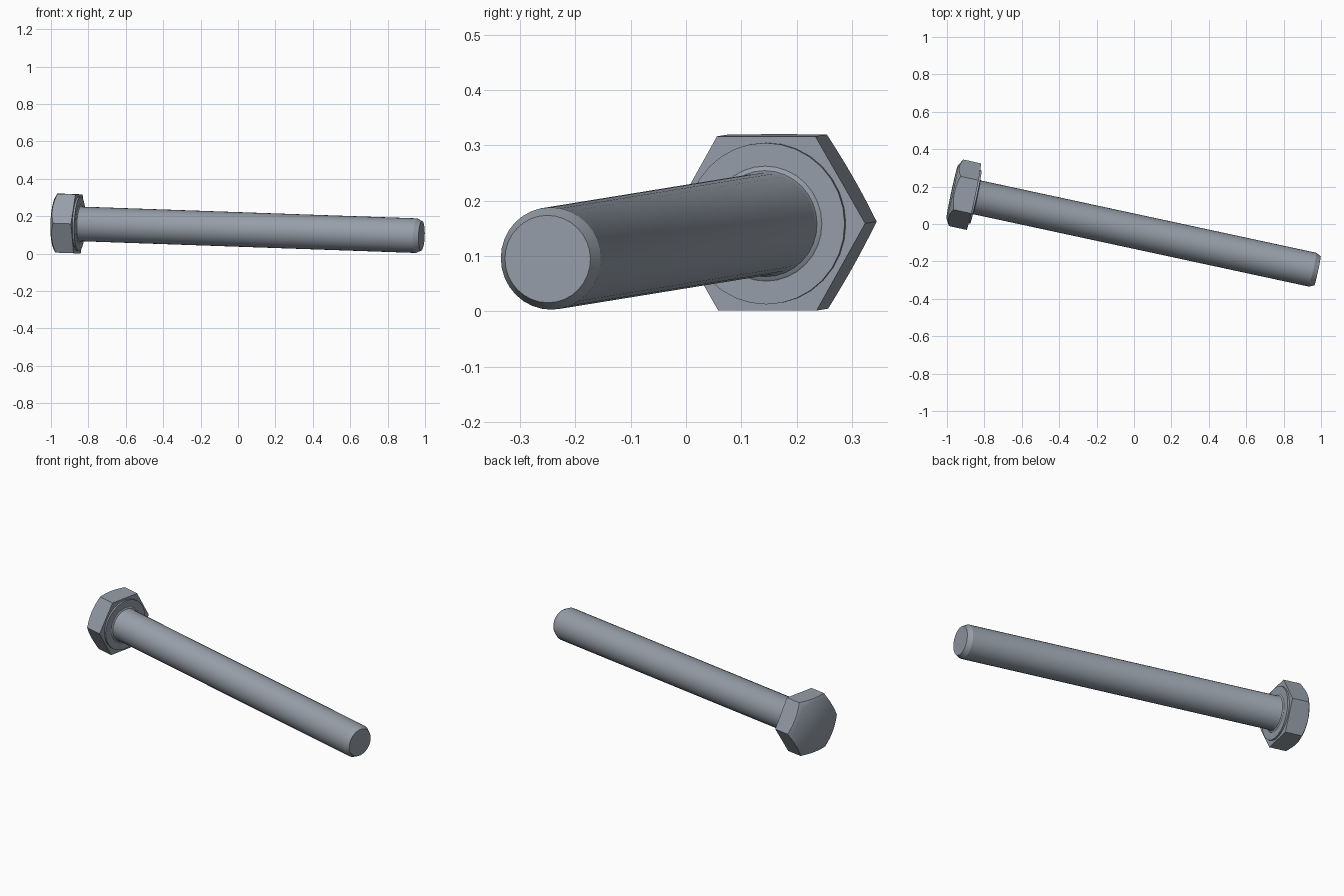
import bpy
import bmesh
from math import cos, sin, pi, tan, radians
from mathutils import Matrix, Vector

cube = bpy.data.objects.get("Cube")
if cube:
    bpy.data.objects.remove(cube, do_unlink=True)

# Single steel colour
steel = bpy.data.materials.new("blue grey steel")
steel.use_nodes = True
colour = (0.305, 0.342, 0.392, 1)
steel.diffuse_color = colour
for node in steel.node_tree.nodes:
    if node.type == 'BSDF_PRINCIPLED':
        node.inputs["Base Color"].default_value = colour

# Bolt frame: local z runs along the shank, origin under the head
axis = Vector((1, -0.2156, -0.035)).normalized()
up = (Vector((0, 0, 1)) - axis * axis.z).normalized()
side = up.cross(axis)
frame = Matrix((side, up, axis)).transposed().to_4x4()
frame.translation = (-0.855, 0.146, 0.159)


def loft(name, rings, steps, smooth_angle):
    """Skin rings, each a function of angle giving (radius, height)."""
    bm = bmesh.new()
    loops = []
    for ring in rings:
        loop = []
        for i in range(steps):
            a = 2 * pi * i / steps
            r, z = ring(a)
            loop.append(bm.verts.new((r * cos(a), r * sin(a), z)))
        loops.append(loop)
    for low, high in zip(loops, loops[1:]):
        for i in range(steps):
            j = (i + 1) % steps
            bm.faces.new((low[i], low[j], high[j], high[i]))
    bm.faces.new(loops[0][::-1])
    bm.faces.new(loops[-1])
    bmesh.ops.recalc_face_normals(bm, faces=bm.faces)
    bm.transform(frame)
    mesh = bpy.data.meshes.new(name)
    bm.to_mesh(mesh)
    bm.free()
    mesh.materials.append(steel)
    obj = bpy.data.objects.new(name, mesh)
    bpy.context.collection.objects.link(obj)
    bpy.ops.object.select_all(action='DESELECT')
    obj.select_set(True)
    bpy.context.view_layer.objects.active = obj
    bpy.ops.object.shade_smooth_by_angle(angle=radians(smooth_angle))
    return obj


def circle(r, z):
    return lambda a: (r, z)


# Hexagonal head with a conical chamfer on its outer face
flat, chamfer_radius, height = 0.1575, 0.145, 0.12


def hexagon(a):
    return flat / cos(a % (pi / 3) - pi / 6)


def chamfered_edge(a):
    r = hexagon(a)
    return r, -height + (r - chamfer_radius) * tan(radians(30))


loft("hex_head",
     [circle(chamfer_radius, -height), chamfered_edge, lambda a: (hexagon(a), 0)],
     48, 35)

# Thin bearing face under the head
loft("washer_face", [circle(0.146, -0.002), circle(0.146, 0.01)], 32, 30)

# Shank with a small fillet at the head and a chamfered tip
profile = [(0.106, 0.008), (0.103, 0.011), (0.096, 0.014), (0.0925, 0.022),
           (0.0925, 1.853), (0.079, 1.88)]
loft("shank", [circle(r, z) for r, z in profile], 32, 25)
